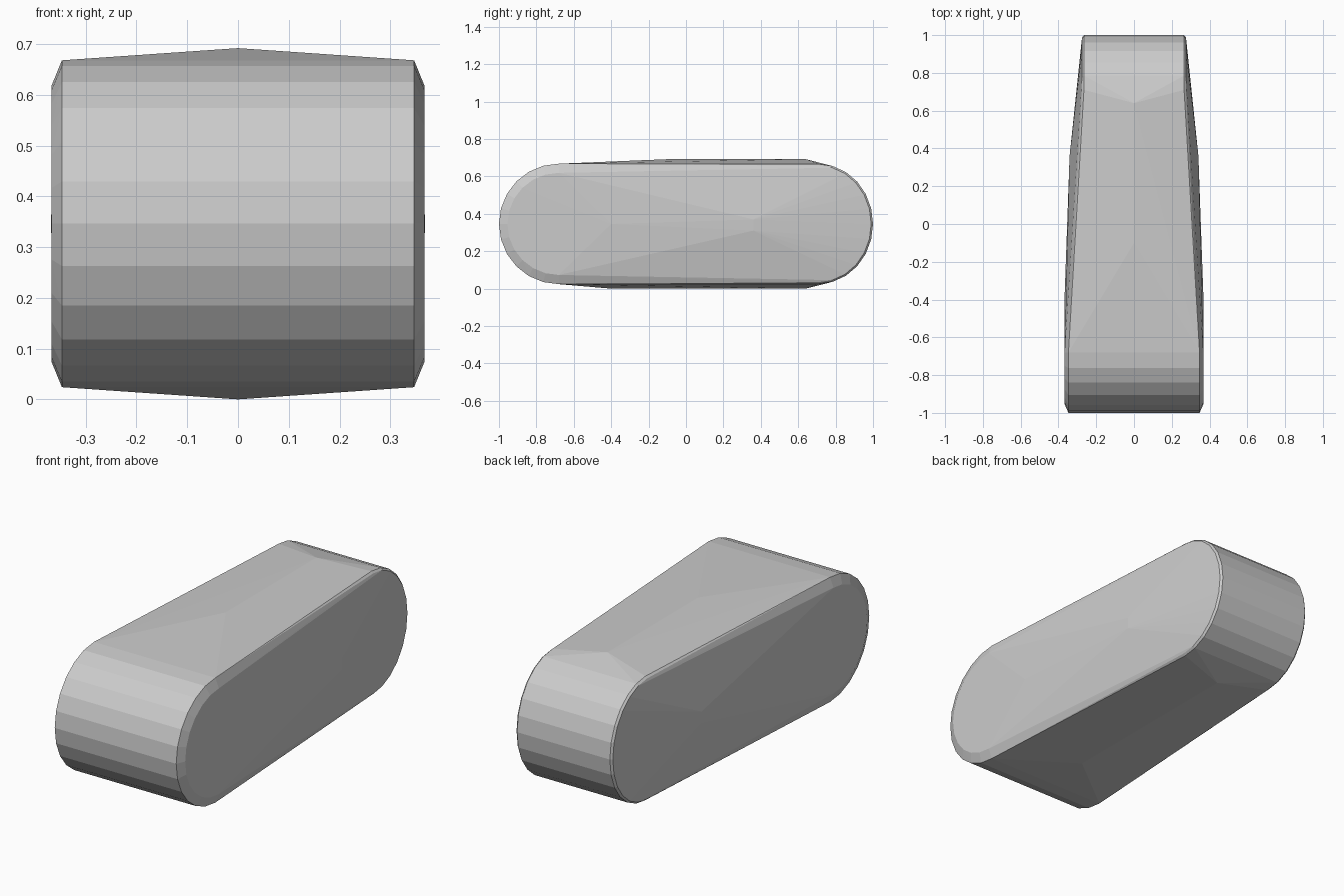
import bpy, bmesh
from math import sin, cos, pi

if "Cube" in bpy.data.objects:
    bpy.data.objects.remove(bpy.data.objects["Cube"])

CZ = 0.346  # height of the centre line


def half_ring(x, cy, ry, rz, direction, steps=12):
    """Half circle in the side plane, mirrored to both sides."""
    pts = []
    for i in range(steps + 1):
        a = -pi / 2 + pi * i / steps
        for s in (-1, 1):
            pts.append((s * x, cy + direction * ry * cos(a), CZ + rz * sin(a)))
    return pts


# Rounded front end: rim and bevelled side cap
points = half_ring(0.347, -0.68, 0.32, 0.322, -1)
points += half_ring(0.367, -0.68, 0.275, 0.273, -1)
# Rounded back end: narrower, with a slim bevel
points += half_ring(0.265, 0.71, 0.29, 0.32, 1)
points += half_ring(0.275, 0.71, 0.28, 0.311, 1)
# Slight bulges on the sides, and crowns on top and bottom
points += [(s * 0.341, 0.36, z) for s in (-1, 1) for z in (0.31, 0.37)]
points += [(s * 0.368, -0.4, CZ) for s in (-1, 1)]
points += [(0, -0.1, 0.692), (0, 0.64, 0.692), (0, -0.4, 0), (0, 0.64, 0)]

# Skin the sections into one convex, flat-faced body
bm = bmesh.new()
for p in points:
    bm.verts.new(p)
bmesh.ops.convex_hull(bm, input=bm.verts[:])
loose = [v for v in bm.verts if not v.link_faces]
bmesh.ops.delete(bm, geom=loose, context='VERTS')
bmesh.ops.recalc_face_normals(bm, faces=bm.faces[:])
mesh = bpy.data.meshes.new("tapered_block")
bm.to_mesh(mesh)
bm.free()
body = bpy.data.objects.new("tapered_block", mesh)
bpy.context.collection.objects.link(body)
